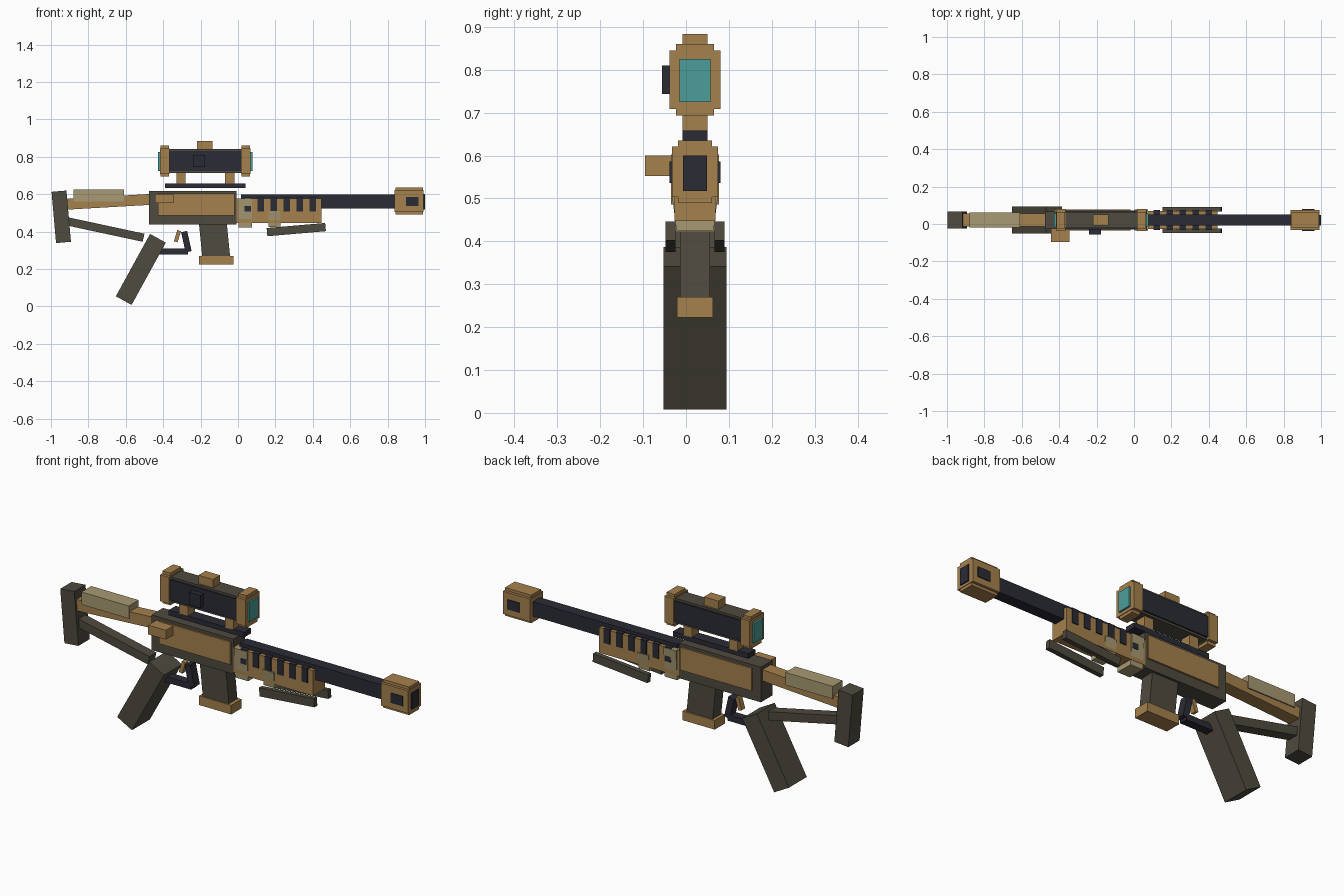
import bpy, bmesh, math
from mathutils import Matrix, Vector

if "Cube" in bpy.data.objects:
    bpy.data.objects.remove(bpy.data.objects["Cube"])

MID = 0.021  # y of the symmetry plane


def material(name, rgb):
    m = bpy.data.materials.new(name)
    m.use_nodes = True
    m.diffuse_color = (*rgb, 1)
    m.node_tree.nodes["Principled BSDF"].inputs["Base Color"].default_value = (*rgb, 1)
    return m


BRONZE = material("bronze", (0.38, 0.22, 0.075))
OLIVE = material("dark olive", (0.078, 0.069, 0.05))
NAVY = material("dark navy", (0.024, 0.024, 0.036))
TAN = material("tan", (0.39, 0.32, 0.17))
TEAL = material("teal glass", (0.07, 0.34, 0.32))


def solid(name, center, size, mat, angle=0.0, taper=1.0):
    """Box turned about y; taper narrows its lower end across y."""
    bm = bmesh.new()
    bmesh.ops.create_cube(bm, size=1)
    for v in bm.verts:
        if v.co.z < 0:
            v.co.y *= taper
    bmesh.ops.scale(bm, vec=Vector(size), verts=bm.verts)
    bmesh.ops.rotate(bm, matrix=Matrix.Rotation(angle, 3, "Y"), verts=bm.verts)
    me = bpy.data.meshes.new(name)
    bm.to_mesh(me)
    bm.free()
    me.materials.append(mat)
    ob = bpy.data.objects.new(name, me)
    ob.location = center
    bpy.context.collection.objects.link(ob)
    return ob


def block(name, x, z, half, mat, y=MID, taper=1.0):
    """Upright box from x and z ranges and a half width."""
    return solid(name, (sum(x) / 2, y, sum(z) / 2),
                 (x[1] - x[0], 2 * half, z[1] - z[0]), mat, taper=taper)


def beam(name, a, b, thick, half, mat, y=MID):
    """Slanted bar between two (x, z) points."""
    dx, dz = b[0] - a[0], b[1] - a[1]
    return solid(name, ((a[0] + b[0]) / 2, y, (a[1] + b[1]) / 2),
                 (math.hypot(dx, dz), 2 * half, thick), mat, -math.atan2(dz, dx))


def stepped(name, x, z, half, step, mat):
    """Two crossing boxes giving notched corners."""
    block(name + "_wide", x, (z[0] + step, z[1] - step), half, mat)
    inset = 0.003
    block(name + "_tall", (x[0] + inset, x[1] - inset), z, half - step, mat)


# Stock
beam("butt_pad", (-0.957, 0.616), (-0.933, 0.342), 0.08, 0.046, OLIVE)
beam("upper_strut", (-0.92, 0.546), (-0.45, 0.573), 0.058, 0.034, BRONZE)
beam("lower_strut", (-0.91, 0.454), (-0.505, 0.367), 0.044, 0.028, OLIVE)
block("cheek_rest", (-0.88, -0.61), (0.56, 0.625), 0.04, TAN)

# Receiver
block("receiver", (-0.475, -0.007), (0.437, 0.618), 0.047, OLIVE)
block("receiver_panel", (-0.427, -0.02), (0.486, 0.603), 0.056, BRONZE)
block("bolt_handle", (-0.445, -0.345), (0.552, 0.6), 0.034, BRONZE, y=-0.062)

# Grip, trigger and magazine
beam("grip", (-0.428, 0.364), (-0.611, 0.031), 0.096, 0.073, OLIVE)
beam("trigger", (-0.315, 0.405), (-0.333, 0.345), 0.02, 0.014, BRONZE)
block("trigger_guard_base", (-0.425, -0.267), (0.278, 0.309), 0.022, NAVY)
beam("trigger_guard_front", (-0.288, 0.4), (-0.264, 0.292), 0.033, 0.022, NAVY)
beam("magazine", (-0.136, 0.46), (-0.116, 0.26), 0.148, 0.035, OLIVE)
block("magazine_base", (-0.208, -0.024), (0.223, 0.27), 0.042, BRONZE)

# Barrel and muzzle
block("barrel", (0.015, 0.99), (0.523, 0.598), 0.029, NAVY)
stepped("muzzle", (0.838, 0.993), (0.49, 0.635), 0.054, 0.014, BRONZE)
block("muzzle_bore", (0.985, 0.999), (0.517, 0.6), 0.028, NAVY)
block("muzzle_vents", (0.897, 0.966), (0.536, 0.586), 0.059, NAVY)

# Handguard with dark slots and straps
block("handguard", (-0.008, 0.447), (0.447, 0.577), 0.048, BRONZE)
for i in range(6):
    x = 0.053 + 0.0695 * i
    block(f"handguard_slot_{i + 1}", (x - 0.017, x + 0.017), (0.507, 0.582), 0.053, NAVY)
block("rear_strap", (0.004, 0.075), (0.422, 0.578), 0.056, TAN, taper=0.8)
block("front_strap", (0.162, 0.226), (0.425, 0.51), 0.054, TAN, taper=0.8)

# Folded support legs
for side, label in ((1, "left"), (-1, "right")):
    beam(f"{label}_folded_leg", (0.155, 0.397), (0.468, 0.424), 0.044, 0.012,
         OLIVE, y=MID + side * 0.057)

# Scope rail and mounts
block("scope_rail", (-0.39, 0.04), (0.632, 0.658), 0.029, NAVY)
for label, x in (("rear", -0.305), ("front", -0.045)):
    block(f"{label}_scope_mount", (x - 0.025, x + 0.025), (0.655, 0.72), 0.029, BRONZE)

# Scope
block("scope_tube", (-0.372, 0.02), (0.713, 0.841), 0.043, OLIVE)
block("scope_tube_sides", (-0.37, 0.018), (0.724, 0.83), 0.05, NAVY)
stepped("rear_scope_ring", (-0.418, -0.367), (0.694, 0.86), 0.059, 0.015, BRONZE)
stepped("front_scope_ring", (0.016, 0.068), (0.694, 0.86), 0.059, 0.015, BRONZE)
block("rear_lens", (-0.428, -0.41), (0.725, 0.825), 0.036, TEAL)
block("front_lens", (0.06, 0.077), (0.725, 0.825), 0.036, TEAL)
block("top_dial", (-0.22, -0.137), (0.835, 0.884), 0.029, BRONZE)
block("side_dial", (-0.24, -0.176), (0.744, 0.81), 0.015, NAVY, y=-0.041)
